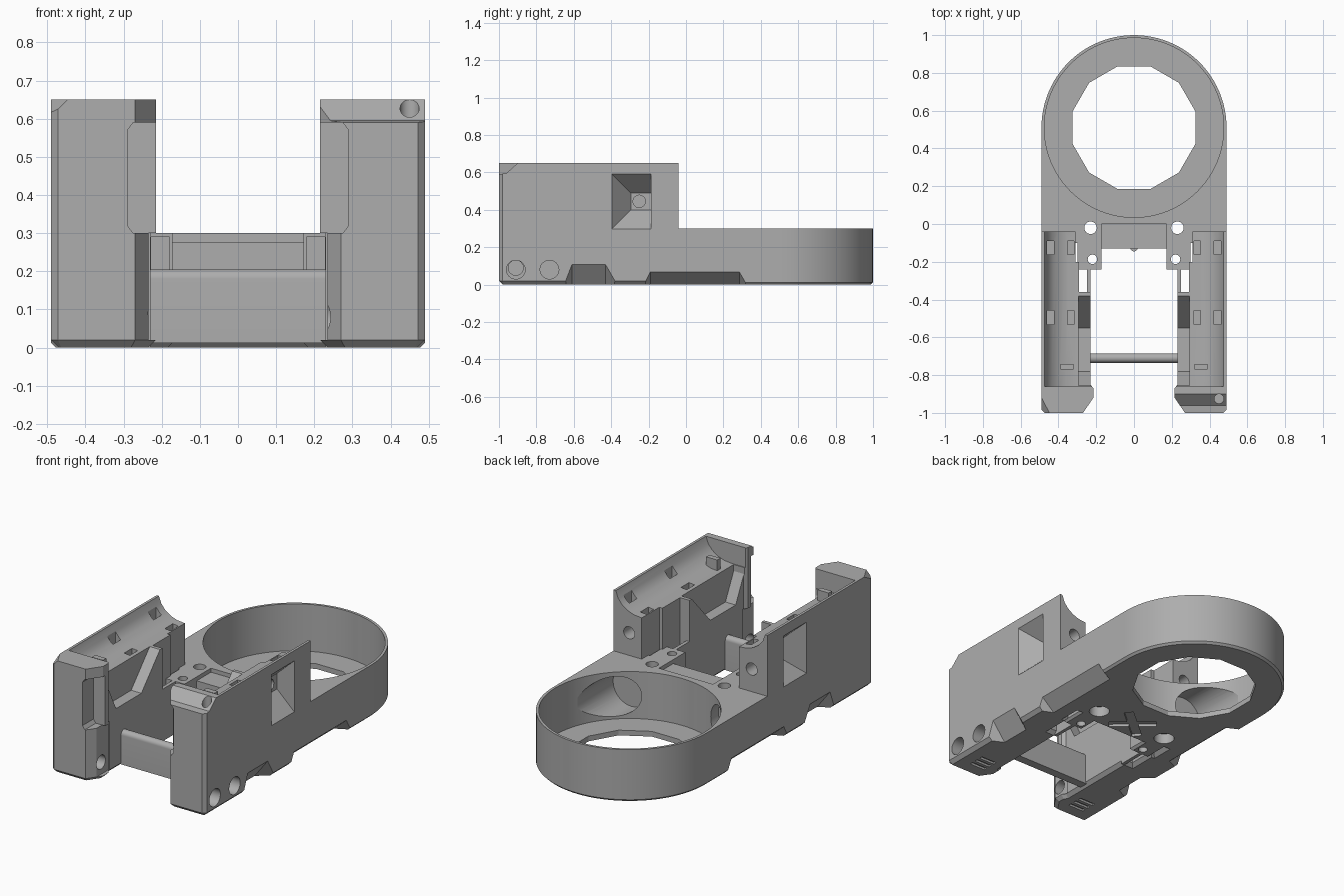
import bpy, bmesh, math
from mathutils import Matrix

cube = bpy.data.objects.get("Cube")
if cube:
    bpy.data.objects.remove(cube)

grey = bpy.data.materials.new("plain grey")
grey.use_nodes = True
grey.diffuse_color = (0.42, 0.42, 0.42, 1)
grey.node_tree.nodes["Principled BSDF"].inputs["Base Color"].default_value = grey.diffuse_color

HALF, RING_Y, DECK = 0.49, 0.51, 0.3


def finish(bm, name):
    bmesh.ops.recalc_face_normals(bm, faces=bm.faces)
    mesh = bpy.data.meshes.new(name)
    bm.to_mesh(mesh)
    bm.free()
    mesh.materials.append(grey)
    obj = bpy.data.objects.new(name, mesh)
    bpy.context.collection.objects.link(obj)
    return obj


def prism(name, points, axis, a, b, side=1, foot=0):
    """Extrude a 2D outline along an axis from a to b; side mirrors in x."""
    def place(p, t):
        x, y, z = {"x": (t, *p), "y": (p[0], t, p[1]), "z": (*p, t)}[axis]
        return x * side, y, z
    bm = bmesh.new()
    low = [bm.verts.new(place(p, a)) for p in points]
    high = [bm.verts.new(place(p, b)) for p in points]
    bm.faces.new(low)
    bm.faces.new(high)
    for i in range(len(points)):
        j = (i + 1) % len(points)
        bm.faces.new((low[i], low[j], high[j], high[i]))
    bmesh.ops.recalc_face_normals(bm, faces=bm.faces)
    if foot:
        edges = [e for e in bm.edges if all(abs(v.co.z - a) < 1e-5 for v in e.verts)]
        bmesh.ops.bevel(bm, geom=edges, offset=foot, segments=1, affect="EDGES")
    return finish(bm, name)


def circle(cx, cy, r, n=40, start=0.0):
    return [(cx + r * math.cos(start + math.tau * i / n),
             cy + r * math.sin(start + math.tau * i / n)) for i in range(n)]


def rect(x0, x1, y0, y1):
    return [(x0, y0), (x1, y0), (x1, y1), (x0, y1)]


def hull(name, points, side):
    bm = bmesh.new()
    for x, y, z in points:
        bm.verts.new((x * side, y, z))
    bmesh.ops.convex_hull(bm, input=bm.verts)
    return finish(bm, name)


def combine(target, tool, operation="DIFFERENCE"):
    tool.hide_render = True
    mod = target.modifiers.new("shape", "BOOLEAN")
    mod.operation, mod.object, mod.solver = operation, tool, "EXACT"
    bpy.context.view_layer.objects.active = target
    bpy.ops.object.modifier_apply(modifier=mod.name)
    bpy.data.objects.remove(tool)


# Rounded ring end with the deck
arc = [(HALF * math.cos(math.pi * i / 48), RING_Y + HALF * math.sin(math.pi * i / 48))
       for i in range(49)]
deck_edge = [(-HALF, -0.1), (-0.3, -0.1), (-0.3, -0.24), (-0.172, -0.24), (-0.172, -0.13)]
outline = arc + deck_edge + [(-x, y) for x, y in reversed(deck_edge)]
frame = prism("frame", outline, "z", 0, DECK, foot=0.012)

# Ring well, twelve-sided opening and stepped deck lip
combine(frame, prism("well", circle(0, RING_Y, 0.475, 96), "z", 0.03, 0.5))
combine(frame, prism("opening", circle(0, RING_Y, 0.336, 12, math.pi / 12), "z", -0.1, 0.1))
combine(frame, prism("lip_step", rect(-0.172, 0.172, -0.2, 0), "z", 0.277, 0.4))

# Side columns
column_plan = [(0.49, -0.04), (0.49, -0.982), (0.472, -1), (0.27, -1), (0.215, -0.92),
               (0.215, -0.87), (0.23, -0.85), (0.23, -0.36), (0.29, -0.36), (0.29, -0.2),
               (0.31, -0.2), (0.31, -0.04)]
trough = [(0.475, 0.7), (0.475, 0.65), (0.46, 0.61), (0.435, 0.58), (0.40, 0.556),
          (0.36, 0.542), (0.31, 0.537), (0.2, 0.537), (0.2, 0.7)]
for side in (1, -1):
    column = prism("column", column_plan, "z", 0, 0.65, side, foot=0.02)
    combine(column, prism("trough", trough, "y", -0.86, 0.1, side))
    # Stepped ledge on the inner wall
    ledge = [(-0.855, 0.5), (-0.78, 0.35), (-0.55, 0.35), (-0.36, 0.56), (-0.36, 0.7), (-0.855, 0.7)]
    combine(column, prism("ledge", ledge, "x", 0.2, 0.295, side))
    # Recess in the front post, and the slimmer post below it
    combine(column, prism("recess", [(0.2, 0.3), (0.275, 0.3), (0.29, 0.32), (0.29, 0.57),
                                     (0.275, 0.59), (0.2, 0.59)], "y", -1.05, -0.9, side))
    combine(column, prism("lower_trim", rect(0.1, 0.235, 0.02, 0.3), "y", -1.05, -0.84, side))
    if side > 0:
        # Open sloping post top with a screw hole
        combine(column, prism("slope", [(-1.05, 0.585), (-0.96, 0.595), (-0.9, 0.65),
                                        (-0.9, 0.7), (-1.05, 0.7)], "x", 0.1, 0.6))
        combine(column, prism("screw", circle(0.45, -0.925, 0.025), "z", 0.56, 0.7))
    else:
        combine(column, hull("corner", [(0.495, -1.005, 0.6), (0.495, -0.9, 0.655),
                                        (0.44, -1.005, 0.655), (0.495, -1.005, 0.655)], side))
    combine(frame, column, "UNION")

# Round-topped cross wall between the columns
wall_top = [(-0.71 + 0.025 * math.cos(math.pi * i / 16), 0.18 + 0.025 * math.sin(math.pi * i / 16))
            for i in range(17)]
combine(frame, prism("cross_wall", wall_top + [(-0.735, 0.012), (-0.685, 0.012)],
                     "x", -0.245, 0.245), "UNION")

# Screw bores enter from the left column; the front one ends in the right post
combine(frame, prism("front_bore", circle(-0.91, 0.08, 0.05), "x", 0.1, 0.6))
combine(frame, prism("rear_bore", circle(-0.73, 0.08, 0.05), "x", 0.36, 0.6))
combine(frame, prism("post_bore", circle(-0.91, 0.09, 0.04), "x", -0.36, -0.1))

for side in (1, -1):
    # Thin web joining the deck corner to the inner wall
    combine(frame, prism("web", rect(0.23, 0.25, -0.38, -0.22), "z", 0, DECK, side), "UNION")
    # Raised pegs in the trough
    combine(frame, prism("peg", rect(0.32, 0.39, -0.77, -0.74), "z", 0.5, 0.6, side), "UNION")

    # Tapered side window ending in a small blind bore
    window = [(0.5, y, z) for y, z in rect(-0.405, -0.188, 0.288, 0.6)]
    window += [(0.38, y, z) for y, z in rect(-0.295, -0.188, 0.4, 0.49)]
    combine(frame, hull("window", window, side))
    combine(frame, prism("bore", circle(-0.25, 0.445, 0.033), "x", 0.335, 0.43, side))

    # Sloped undercuts along the outer bottom edge
    for y0, y1, y2, y3, top in ((-0.66, -0.61, -0.43, -0.355, 0.12),
                                (-0.235, -0.19, 0.285, 0.335, 0.077)):
        cut = [(0.5, y0, -0.01), (0.5, y1, top), (0.5, y2, top), (0.5, y3, -0.01),
               (0.4, y1, -0.01), (0.4, y2, -0.01)]
        combine(frame, hull("undercut", cut, side))

    # Round holes: column backs and deck
    combine(frame, prism("back_bore", circle(0.39, 0.43, 0.035), "y", -0.16, 0.1, side))
    combine(frame, prism("deck_hole", circle(0.23, -0.02, 0.033), "z", -0.1, 0.4, side))
    combine(frame, prism("countersink", circle(0.23, -0.02, 0.055), "z", -0.1, 0.06, side))
    combine(frame, prism("corner_hole", circle(0.22, -0.187, 0.025), "z", -0.1, 0.4, side))
    combine(frame, prism("corner_pocket", rect(0.18, 0.228, 0.205, 0.29), "y", -0.3, -0.215, side))
    # Cable tunnel opening into the ring
    combine(frame, prism("tunnel", circle(0.335, 0.16, 0.115, 48), "y", 0.02, 0.35, side))

    # Rectangular slots in the trough
    for x in (0.335, 0.442):
        for y in (-0.125, -0.495):
            combine(frame, prism("slot", rect(x - 0.018, x + 0.018, y - 0.036, y + 0.036),
                                 "z", 0.49, 0.7, side))
    # Grip grooves under the feet
    for y in (-0.9, -0.86, -0.82):
        combine(frame, prism("grip", rect(0.3, 0.4, y - 0.01, y + 0.01), "z", -0.1, 0.012, side))
    # Crossed grooves under the deck
    groove = prism("groove", rect(-0.13, 0.13, -0.026, 0.026), "z", -0.1, 0.015)
    groove.data.transform(Matrix.Translation((0, -0.01, 0)) @ Matrix.Rotation(side * 0.7, 4, "Z"))
    combine(frame, groove)

# Small nub on the deck front
combine(frame, prism("nub", circle(0, -0.125, 0.02), "z", 0.08, 0.19), "UNION")

bpy.ops.object.select_all(action="DESELECT")
frame.select_set(True)
bpy.context.view_layer.objects.active = frame
bpy.ops.object.shade_smooth_by_angle(angle=math.radians(20))
